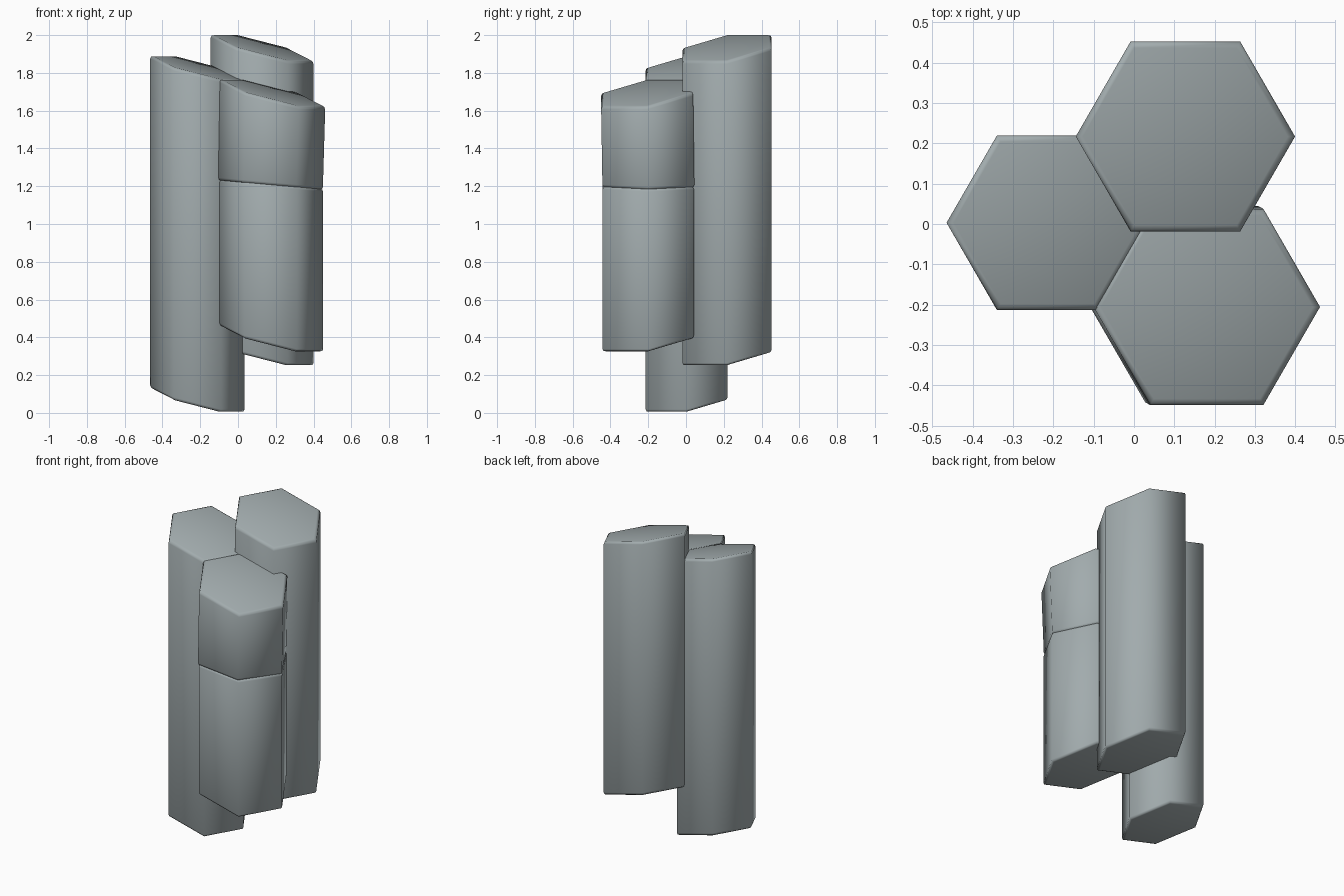
import bpy, bmesh, math

if "Cube" in bpy.data.objects:
    bpy.data.objects.remove(bpy.data.objects["Cube"])

stone = bpy.data.materials.new("blue grey stone")
stone.diffuse_color = (0.36, 0.41, 0.42, 1)
stone.use_nodes = True
stone.node_tree.nodes["Principled BSDF"].inputs["Base Color"].default_value = stone.diffuse_color

SLOPE = (-0.257, 0.148)      # tilt of the broken ends
SEAM = (-0.09, 0.0)          # tilt of the crack in the short column


def column(name, radius, bottom, top, low_tilt=SLOPE, top_tilt=SLOPE, bevel=0.016):
    """Hexagonal prism with sloping ends; bottom and top are ring centres."""
    bm = bmesh.new()
    rings = []
    for c, tilt in ((bottom, low_tilt), (top, top_tilt)):
        ring = []
        for i in range(6):
            dx = radius * math.cos(math.pi / 3 * i)
            dy = radius * math.sin(math.pi / 3 * i)
            ring.append(bm.verts.new((c[0] + dx, c[1] + dy,
                                      c[2] + tilt[0] * dx + tilt[1] * dy)))
        rings.append(ring)
    lo, hi = rings
    caps = [bm.faces.new(lo[::-1]), bm.faces.new(hi)]
    for i in range(6):
        j = (i + 1) % 6
        bm.faces.new((lo[i], lo[j], hi[j], hi[i]))
    # worn rims
    rim = [e for f in caps for e in f.edges]
    bmesh.ops.bevel(bm, geom=rim, offset=bevel, segments=2, profile=0.5,
                    affect='EDGES')
    bmesh.ops.recalc_face_normals(bm, faces=bm.faces)
    for f in bm.faces:
        f.smooth = True
    me = bpy.data.meshes.new(name)
    bm.to_mesh(me)
    bm.free()
    me.materials.append(stone)
    ob = bpy.data.objects.new(name, me)
    bpy.context.collection.objects.link(ob)
    return ob


# tall back column and left column
column("back_column", 0.272, (0.1275, 0.217, 0.318), (0.1275, 0.217, 1.934))
column("left_column", 0.25, (-0.215, 0.003, 0.066), (-0.215, 0.003, 1.828))

# front column: lower shaft and a slightly leaning broken-off cap
column("front_column_lower", 0.2785, (0.1725, -0.2, 0.393), (0.1725, -0.2, 1.212),
       top_tilt=SEAM)
column("front_column_cap", 0.281, (0.168, -0.199, 1.205), (0.181, -0.206, 1.695),
       low_tilt=SEAM)
